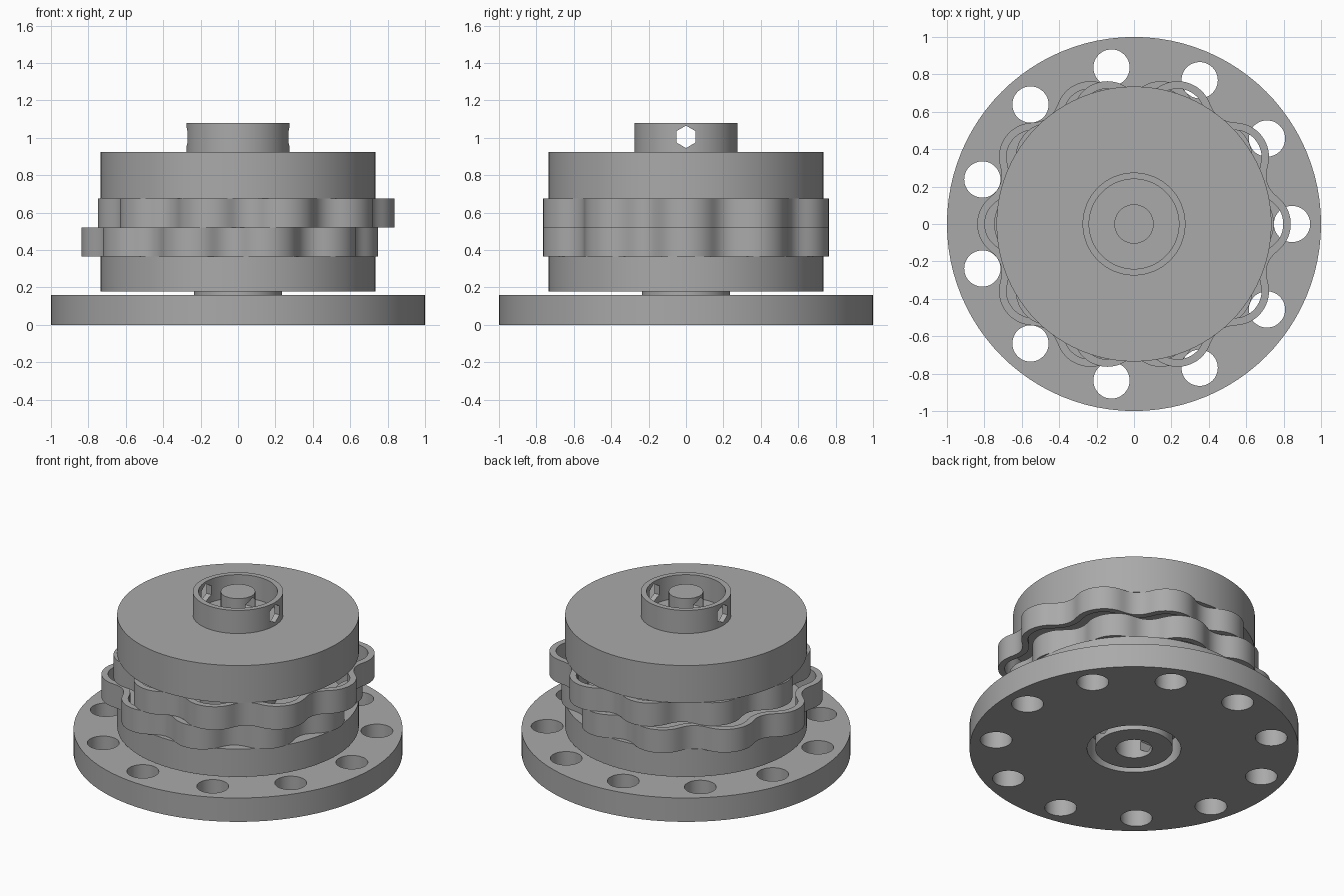
import bpy, bmesh, math
from mathutils import Matrix

if "Cube" in bpy.data.objects:
    bpy.data.objects.remove(bpy.data.objects["Cube"], do_unlink=True)

grey = bpy.data.materials.new("machined grey")
grey.use_nodes = True
grey.diffuse_color = (0.4, 0.4, 0.4, 1)
grey.node_tree.nodes["Principled BSDF"].inputs["Base Color"].default_value = grey.diffuse_color

TAU = math.tau
SEGMENTS = 96
ECCENTRIC = 0.045
PINS = 11
PIN_CIRCLE = 0.845
PIN_RADIUS = 0.097


def finish(name, bm):
    bmesh.ops.remove_doubles(bm, verts=bm.verts, dist=1e-5)
    bmesh.ops.recalc_face_normals(bm, faces=bm.faces)
    mesh = bpy.data.meshes.new(name)
    bm.to_mesh(mesh)
    bm.free()
    mesh.materials.append(grey)
    obj = bpy.data.objects.new(name, mesh)
    bpy.context.collection.objects.link(obj)
    return obj


def lathe(name, profile):
    """Spin a closed (radius, z) profile around the z axis."""
    bm = bmesh.new()
    verts = [bm.verts.new((r, 0, z)) for r, z in profile]
    edges = [bm.edges.new((a, b)) for a, b in zip(verts, verts[1:])]
    if profile[0][0] > 0:
        edges.append(bm.edges.new((verts[-1], verts[0])))
    bmesh.ops.spin(bm, geom=verts + edges, cent=(0, 0, 0), axis=(0, 0, 1),
                   angle=TAU, steps=SEGMENTS)
    return finish(name, bm)


def cut(target, cutter):
    mod = target.modifiers.new("cut", "BOOLEAN")
    mod.operation = "DIFFERENCE"
    mod.solver = "EXACT"
    mod.object = cutter
    bpy.context.view_layer.objects.active = target
    bpy.ops.object.modifier_apply(modifier=mod.name)
    bpy.data.objects.remove(cutter, do_unlink=True)


def prism_cutter(name, sides, radius, length, matrices):
    bm = bmesh.new()
    for m in matrices:
        bmesh.ops.create_cone(bm, cap_ends=True, segments=sides, radius1=radius,
                              radius2=radius, depth=length, matrix=m)
    cutter = finish(name, bm)
    cutter.hide_render = True
    return cutter


def hex_cutter(z):
    """Hexagonal cross hole along x, points up and down."""
    turn = Matrix.Rotation(math.pi / 2, 4, "Y") @ Matrix.Rotation(math.pi / 2, 4, "Z")
    return prism_cutter("hex_cutter", 6, 0.06, 0.64,
                        [Matrix.Translation((0, 0, z)) @ turn])


def cycloid(pin_radius, steps=360):
    """Outline of a cycloidal disc with one lobe fewer than the pins."""
    points = []
    lobes = PINS - 1
    for i in range(steps):
        a = TAU * i / steps
        lean = math.atan2(-math.sin(lobes * a),
                          PIN_CIRCLE / (ECCENTRIC * PINS) - math.cos(lobes * a))
        x = PIN_CIRCLE * math.cos(a) - pin_radius * math.cos(a + lean) - ECCENTRIC * math.cos(PINS * a)
        y = PIN_CIRCLE * math.sin(a) - pin_radius * math.sin(a + lean) - ECCENTRIC * math.sin(PINS * a)
        points.append((x, y))
    return points


def lobed_ring(name, offset, z0, z1):
    bm = bmesh.new()
    turn = Matrix.Rotation(math.pi / (PINS - 1), 3, "Z")
    outer, inner = cycloid(PIN_RADIUS), cycloid(PIN_RADIUS + 0.04)
    loops = []
    for outline, z in ((outer, z0), (outer, z1), (inner, z1), (inner, z0)):
        loop = [bm.verts.new((x, y, z)) for x, y in outline]
        bmesh.ops.rotate(bm, verts=loop, cent=(0, 0, 0), matrix=turn)
        bmesh.ops.translate(bm, verts=loop, vec=(offset, 0, 0))
        loops.append(loop)
    for k in range(4):
        a, b = loops[k], loops[(k + 1) % 4]
        for i in range(len(a)):
            j = (i + 1) % len(a)
            bm.faces.new((a[i], a[j], b[j], b[i]))
    return finish(name, bm)


# Base flange with a ring of pin holes and a clearance bore
base = lathe("base_flange", [(0.285, 0), (1, 0), (1, 0.16), (0.285, 0.16)])
spots = [Matrix.Translation((PIN_CIRCLE * math.cos(TAU * i / PINS),
                             PIN_CIRCLE * math.sin(TAU * i / PINS), 0.08))
         for i in range(PINS)]
cut(base, prism_cutter("pin_hole_cutter", 48, PIN_RADIUS, 0.4, spots))

# Lower carrier with a bored hub reaching down through the flange
lower = lathe("lower_carrier", [(0, 0.17), (0.11, 0.17), (0.11, 0), (0.235, 0),
                                (0.235, 0.178), (0.735, 0.178), (0.735, 0.365), (0, 0.365)])
cut(lower, hex_cutter(0.08))

# Two lobed rings, shifted to opposite sides
rings = [lobed_ring("lower_lobed_ring", -ECCENTRIC, 0.365, 0.52),
         lobed_ring("upper_lobed_ring", ECCENTRIC, 0.52, 0.675)]

# Shaft between the carriers
core = lathe("core_shaft", [(0, 0.36), (0.235, 0.36), (0.235, 0.68), (0, 0.68)])

# Upper carrier with its collar, and the input pin inside the collar
upper = lathe("upper_carrier", [(0, 0.675), (0.735, 0.675), (0.735, 0.925), (0.275, 0.925),
                                (0.275, 1.08), (0.24, 1.08), (0.24, 0.925), (0, 0.925)])
cut(upper, hex_cutter(1.005))
pin = lathe("input_pin", [(0, 0.9), (0.105, 0.9), (0.105, 1.08), (0, 1.08)])
cut(pin, hex_cutter(1.005))

# Smooth round walls, sharp rims
bpy.ops.object.select_all(action="DESELECT")
for obj in [base, lower, core, upper, pin] + rings:
    obj.select_set(True)
bpy.context.view_layer.objects.active = base
bpy.ops.object.shade_smooth_by_angle(angle=math.radians(30))
